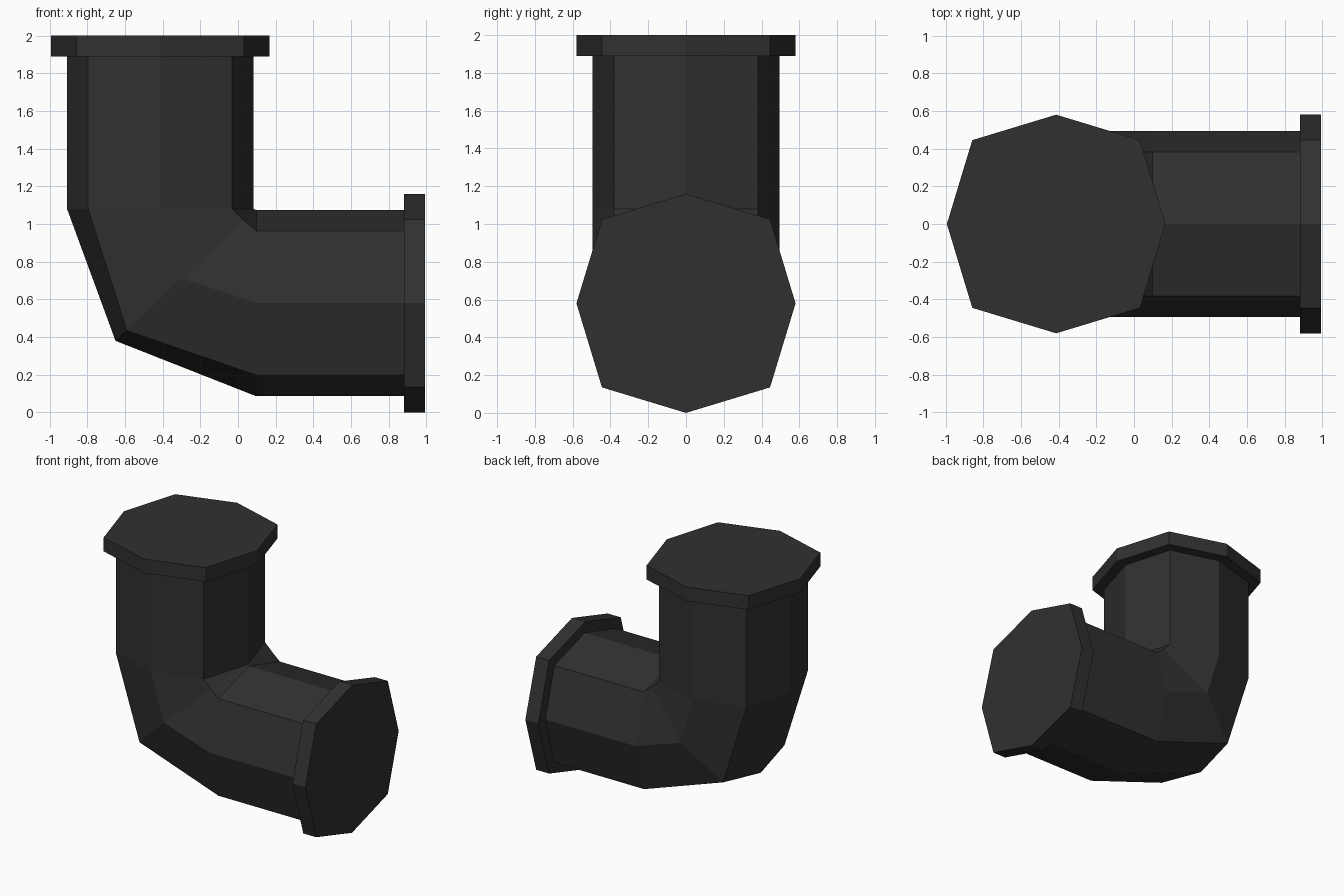
import bpy, bmesh

if "Cube" in bpy.data.objects:
    bpy.data.objects.remove(bpy.data.objects["Cube"])

# single flat colour
mat = bpy.data.materials.new("dark charcoal")
mat.diffuse_color = (0.03, 0.03, 0.03, 1)
mat.use_nodes = True
mat.node_tree.nodes["Principled BSDF"].inputs["Base Color"].default_value = mat.diffuse_color

CX, CZ = -0.413, 0.58   # axis of the upright pipe / axis height of the level pipe


def octagon(r, d):
    """Eight (u, v) offsets: r on the axes, d on the diagonals; starts at the outer bend side."""
    return [(-r, 0), (-d, d), (0, r), (d, d), (r, 0), (d, -d), (0, -r), (-d, -d)]


def upright_ring(z, r, d):
    return [(CX + u, v, z) for u, v in octagon(r, d)]


def level_ring(x, r, d):
    return [(x, v, CZ + u) for u, v in octagon(r, d)]


def loft(name, rings, capped):
    bm = bmesh.new()
    loops = [[bm.verts.new(p) for p in ring] for ring in rings]
    for a, b in zip(loops, loops[1:]):
        for i in range(8):
            j = (i + 1) % 8
            bm.faces.new((a[i], a[j], b[j], b[i]))
    if capped:
        bm.faces.new(loops[0])
        bm.faces.new(loops[-1])
    bmesh.ops.recalc_face_normals(bm, faces=bm.faces)
    mesh = bpy.data.meshes.new(name)
    bm.to_mesh(mesh)
    bm.free()
    mesh.materials.append(mat)
    obj = bpy.data.objects.new(name, mesh)
    bpy.context.collection.objects.link(obj)


# elbow pipe: mitred middle ring between the upright and level runs
R, D = 0.494, 0.382
half = [(-0.65, 0.38), (-0.59, 0.435), (-0.30, 0.712), (0.03, 1.02), (0.088, 1.078)]
profile = half + half[3:0:-1]
mitre = [(x, v, z) for (x, z), (u, v) in zip(profile, octagon(R, D))]
loft("elbow_pipe", [upright_ring(1.89, R, D), upright_ring(1.08, R, D), mitre,
                    level_ring(0.097, R, D), level_ring(0.88, R, D)], True)

# end flanges
FR, FD = 0.58, 0.445
loft("top_flange", [upright_ring(1.89, FR, FD), upright_ring(2.0, FR, FD)], True)
loft("side_flange", [level_ring(0.88, FR, FD), level_ring(0.993, FR, FD)], True)
